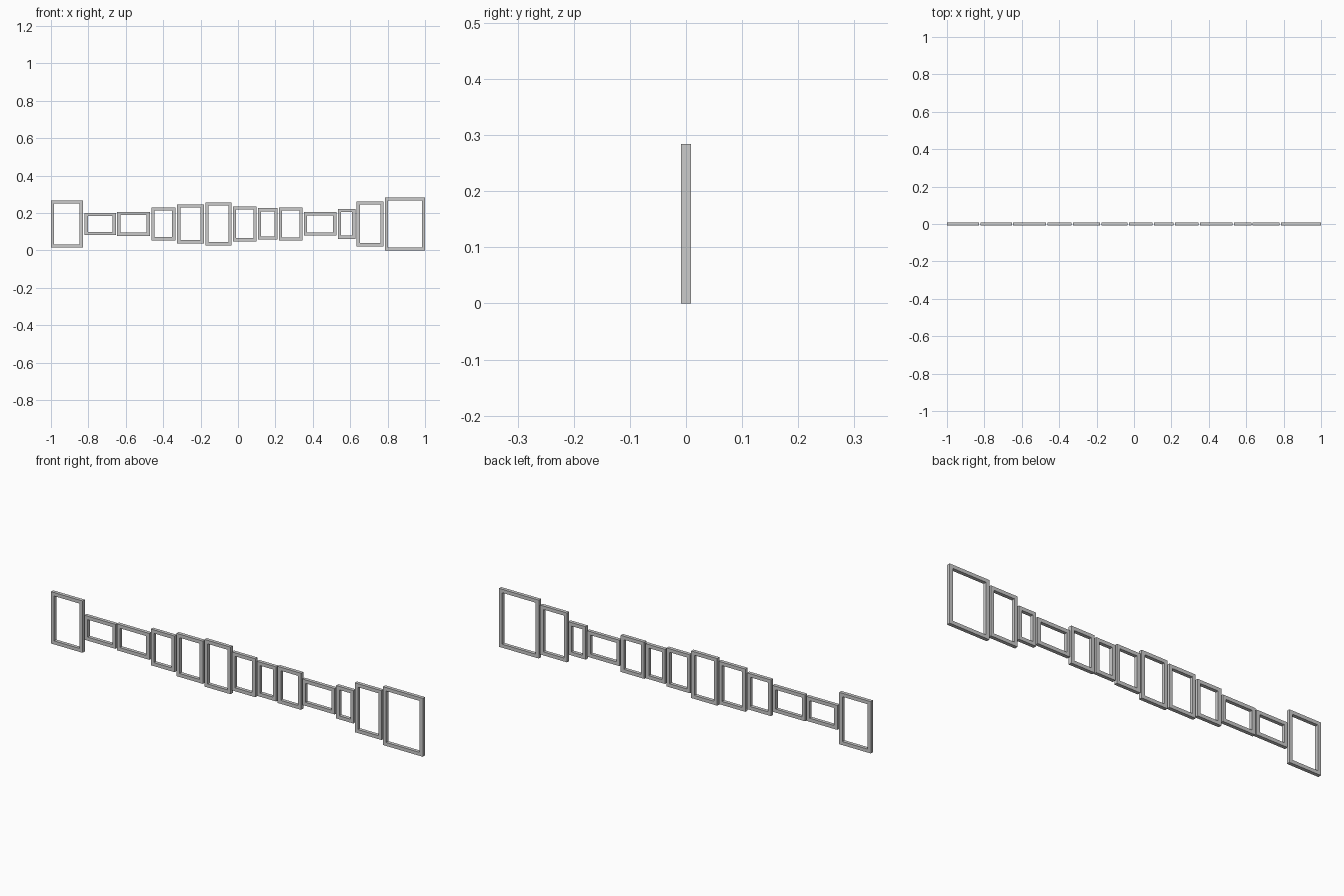
import bpy, bmesh

if "Cube" in bpy.data.objects:
    bpy.data.objects.remove(bpy.data.objects["Cube"])

BAR = 0.017    # square bar thickness
MID_Z = 0.142  # all frames share one horizontal centre line

# left edge, right edge, height of each frame
FRAMES = [
    (-1.000, -0.830, 0.252), (-0.820, -0.653, 0.119), (-0.646, -0.471, 0.128),
    (-0.463, -0.335, 0.176), (-0.325, -0.183, 0.208), (-0.174, -0.034, 0.229),
    (-0.027, 0.099, 0.187), (0.107, 0.211, 0.168), (0.219, 0.345, 0.178),
    (0.352, 0.526, 0.126), (0.534, 0.627, 0.160), (0.634, 0.778, 0.240),
    (0.786, 1.000, 0.284),
]


def rectangle(bm, w, h, y):
    return [bm.verts.new((sx * w / 2, y, sz * h / 2))
            for sx, sz in ((-1, -1), (1, -1), (1, 1), (-1, 1))]


def picture_frame(name, x0, x1, h):
    """Open rectangular frame with mitred corners and square bars."""
    bm = bmesh.new()
    w, d = x1 - x0, BAR / 2
    # four rectangles, joined in a closed ring around the bar section
    loops = [rectangle(bm, w, h, -d),
             rectangle(bm, w, h, d),
             rectangle(bm, w - 2 * BAR, h - 2 * BAR, d),
             rectangle(bm, w - 2 * BAR, h - 2 * BAR, -d)]
    for k in range(4):
        a, b = loops[k], loops[(k + 1) % 4]
        for i in range(4):
            j = (i + 1) % 4
            bm.faces.new((a[i], a[j], b[j], b[i]))
    bmesh.ops.recalc_face_normals(bm, faces=bm.faces)
    mesh = bpy.data.meshes.new(name)
    bm.to_mesh(mesh)
    bm.free()
    ob = bpy.data.objects.new(name, mesh)
    ob.location = ((x0 + x1) / 2, 0, MID_Z)
    bpy.context.collection.objects.link(ob)


# row of frames along x
for n, (x0, x1, h) in enumerate(FRAMES, 1):
    picture_frame(f"picture_frame_{n:02d}", x0, x1, h)
